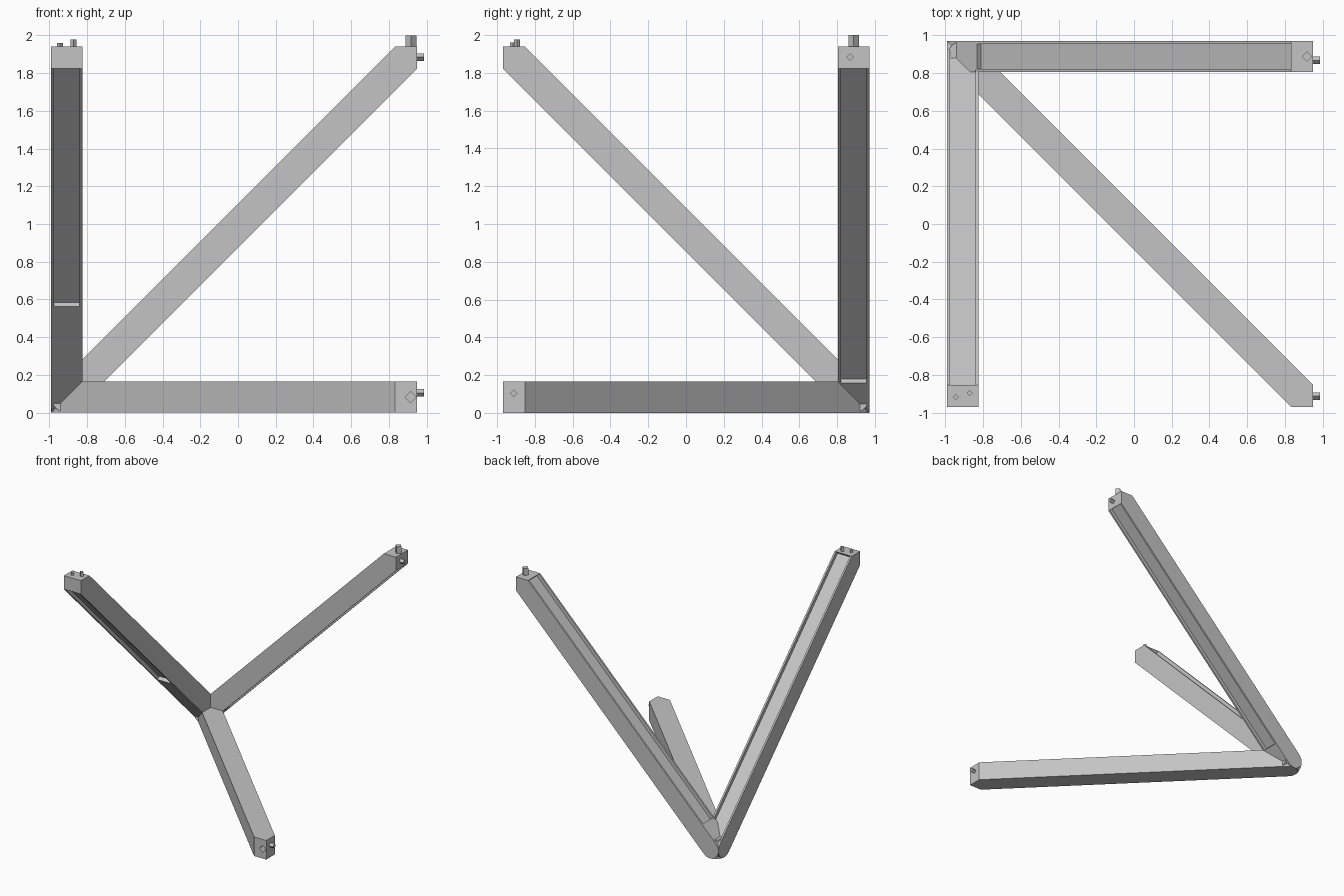
import bpy
import bmesh
import math
from mathutils import Vector

if "Cube" in bpy.data.objects:
    bpy.data.objects.remove(bpy.data.objects["Cube"])

GREY = bpy.data.materials.new("plain_grey")
GREY.use_nodes = True
GREY.diffuse_color = (0.55, 0.55, 0.55, 1)
GREY.node_tree.nodes["Principled BSDF"].inputs["Base Color"].default_value = (0.55, 0.55, 0.55, 1)

X, Y, Z = Vector((1, 0, 0)), Vector((0, 1, 0)), Vector((0, 0, 1))
HUB = Vector((-0.908, 0.888, 0.0825))   # shared axis point of all three beams
R = 0.0825                              # half thickness of a beam
REACH = 1.858                           # hub to end face along each axis
TIP = REACH * math.sqrt(2)
SHOULDER = TIP - R
FLANGE = 0.015
DEPTH = 0.03


def prism(bm, bottom, offset):
    """Extrude a loop of points along an offset."""
    face = bm.faces.new([bm.verts.new(p) for p in bottom])
    made = bmesh.ops.extrude_face_region(bm, geom=[face])
    verts = [g for g in made["geom"] if isinstance(g, bmesh.types.BMVert)]
    bmesh.ops.translate(bm, verts=verts, vec=offset)


def finish(name, bm):
    bmesh.ops.recalc_face_normals(bm, faces=bm.faces)
    mesh = bpy.data.meshes.new(name)
    bm.to_mesh(mesh)
    bm.free()
    mesh.materials.append(GREY)
    obj = bpy.data.objects.new(name, mesh)
    bpy.context.collection.objects.link(obj)
    return obj


def outline(low=None, high=None):
    """Round hub end, pointed far end, optional pockets on either edge."""
    steps = 10
    pts = []
    for i in range(steps + 1):
        a = math.pi / 2 + math.pi * i / steps
        pts.append((R * math.cos(a), R * math.sin(a)))
    floor = R - DEPTH
    if low:
        pts += [(low, -R), (low, -floor), (SHOULDER, -floor)]
    pts += [(SHOULDER, -R), (TIP, 0), (SHOULDER, R)]
    if high:
        pts += [(SHOULDER, floor), (high, floor), (high, R)]
    return pts


def beam(name, u, v, w, low=None, high=None):
    """Beam along the diagonal of u and v, with side flanges along w."""
    along, across = (u + v).normalized(), (v - u).normalized()

    def layer(bm, pts, start, end):
        loop = [HUB + along * s + across * t + w * start for s, t in pts]
        prism(bm, loop, w * (end - start))

    bm = bmesh.new()
    if low or high:
        inner = R - FLANGE
        layer(bm, outline(low, high), -inner, inner)
        layer(bm, outline(), -R, -inner)
        layer(bm, outline(), inner, R)
    else:
        layer(bm, outline(), -R, R)
    return finish(name, bm)


def peg(name, centre, axis, radius, length):
    """Four-sided peg set on its corner, rooted slightly inside the beam."""
    a = Y if axis == X else X
    b = Y if axis == Z else Z
    root = Vector(centre) - axis * 0.01
    bm = bmesh.new()
    prism(bm, [root + d * radius for d in (a, b, -a, -b)], axis * (length + 0.01))
    return finish(name, bm)


# Three beams meeting at the hub
beam("back_beam", X, Z, Y, low=0.19, high=0.19)
beam("right_beam", -Y, Z, X, low=0.76, high=0.03)
floor_beam = beam("floor_beam", X, -Y, Z)

# Connecting pegs on the end faces
END_X, END_Z = HUB.x + REACH, HUB.z + REACH
END_Y = HUB.y - REACH
peg("back_beam_top_peg", (0.917, 0.888, END_Z), Z, 0.028, 0.06)
peg("back_beam_side_peg", (END_X, 0.868, 1.885), X, 0.02, 0.037)
peg("right_beam_short_peg", (-0.944, -0.917, END_Z), Z, 0.016, 0.02)
peg("right_beam_long_peg", (-0.871, -0.895, END_Z), Z, 0.016, 0.037)
peg("floor_beam_side_peg", (END_X, -0.912, 0.105), X, 0.02, 0.037)

# Socket in the front face of the floor beam
cutter = peg("socket_cutter", (0.915, END_Y, 0.082), Y, 0.03, 0.05)
cutter.hide_render = True
cut = floor_beam.modifiers.new("socket", 'BOOLEAN')
cut.operation = 'DIFFERENCE'
cut.solver = 'EXACT'
cut.object = cutter
bpy.context.view_layer.objects.active = floor_beam
bpy.ops.object.modifier_apply(modifier=cut.name)
bpy.data.objects.remove(cutter)
